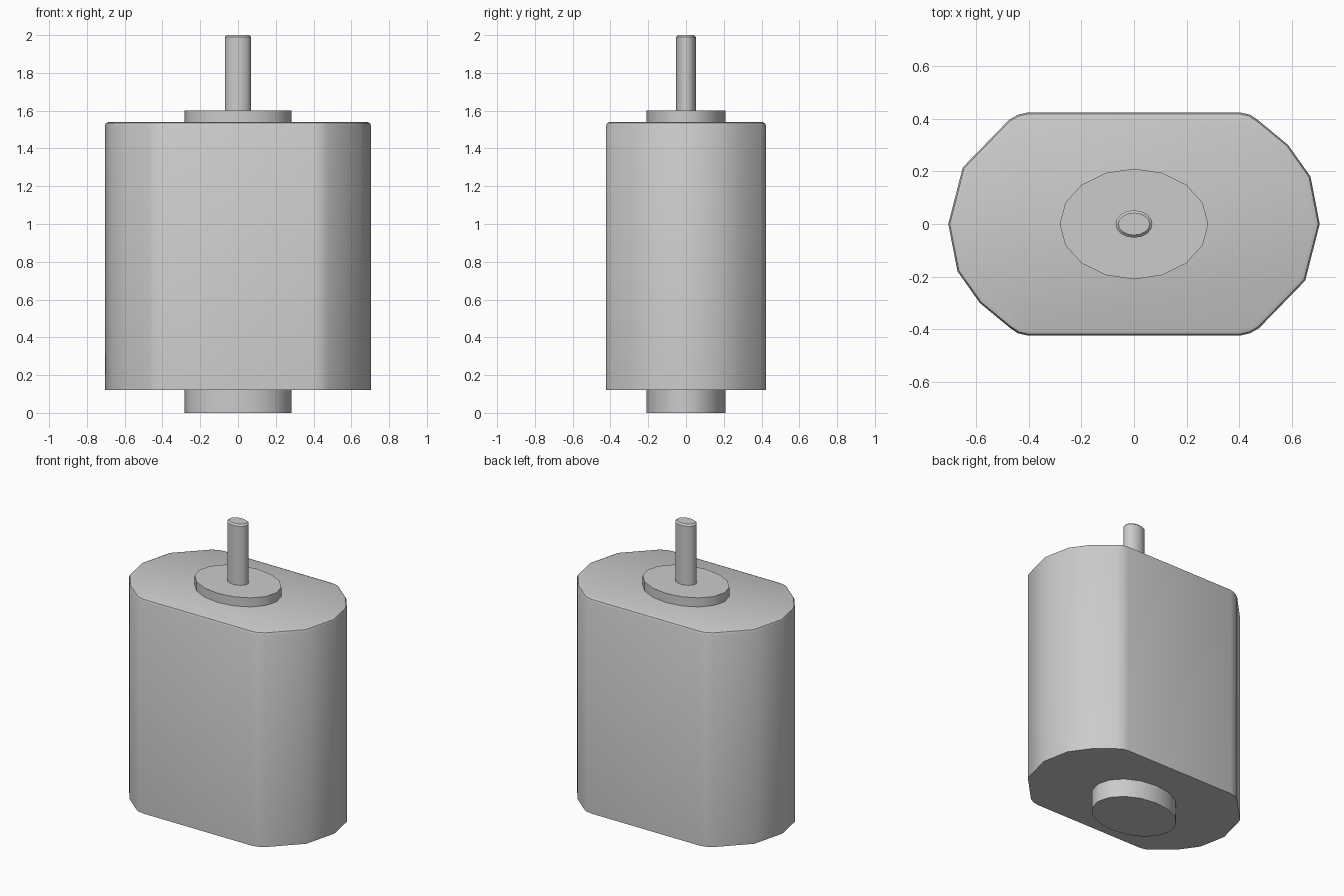
import bpy, bmesh, math

cube = bpy.data.objects.get("Cube")
if cube:
    bpy.data.objects.remove(cube, do_unlink=True)

steel = bpy.data.materials.new("brushed_steel")
steel.use_nodes = True
GREY = (0.6, 0.6, 0.6, 1)
steel.diffuse_color = GREY
steel.node_tree.nodes["Principled BSDF"].inputs["Base Color"].default_value = GREY


def ellipse(rx, ry, sides):
    step = math.tau / sides
    return [(rx * math.cos(i * step), ry * math.sin(i * step)) for i in range(sides)]


def prism(name, outline, bottom, top, rim=0.0, segments=2):
    """Extrude an outline upward, optionally rounding the top rim."""
    bm = bmesh.new()
    base = bm.faces.new([bm.verts.new((x, y, bottom)) for x, y in outline])
    ext = bmesh.ops.extrude_face_region(bm, geom=[base], use_keep_orig=True)
    upper = [v for v in ext["geom"] if isinstance(v, bmesh.types.BMVert)]
    bmesh.ops.translate(bm, verts=upper, vec=(0, 0, top - bottom))
    if rim:
        edges = [e for e in bm.edges if all(v.co.z > top - 1e-4 for v in e.verts)]
        bmesh.ops.bevel(bm, geom=edges, offset=rim, segments=segments,
                        profile=0.5, affect='EDGES')
    bmesh.ops.recalc_face_normals(bm, faces=bm.faces)
    mesh = bpy.data.meshes.new(name)
    bm.to_mesh(mesh)
    bm.free()
    mesh.materials.append(steel)
    obj = bpy.data.objects.new(name, mesh)
    bpy.context.collection.objects.link(obj)
    bpy.ops.object.select_all(action='DESELECT')
    obj.select_set(True)
    bpy.context.view_layer.objects.active = obj
    bpy.ops.object.shade_smooth_by_angle(angle=math.radians(40))
    return obj


# Motor can: flat front and back, faceted rounded ends, half-turn symmetry
half = [(0.705, 0), (0.67, 0.18), (0.585, 0.3), (0.47, 0.395), (0.44, 0.415),
        (0.4, 0.424), (-0.4, 0.424), (-0.44, 0.415), (-0.475, 0.395), (-0.65, 0.215)]
can_outline = half + [(-x, -y) for x, y in half]
prism("motor_can", can_outline, 0.12, 1.54, rim=0.02)

# Bearing bosses under and over the can
boss = ellipse(0.282, 0.21, 16)
prism("rear_boss", boss, 0, 0.12)
prism("front_boss", boss, 1.54, 1.6)

# Output shaft
prism("output_shaft", ellipse(0.07, 0.052, 16), 1.6, 2, rim=0.01, segments=1)
